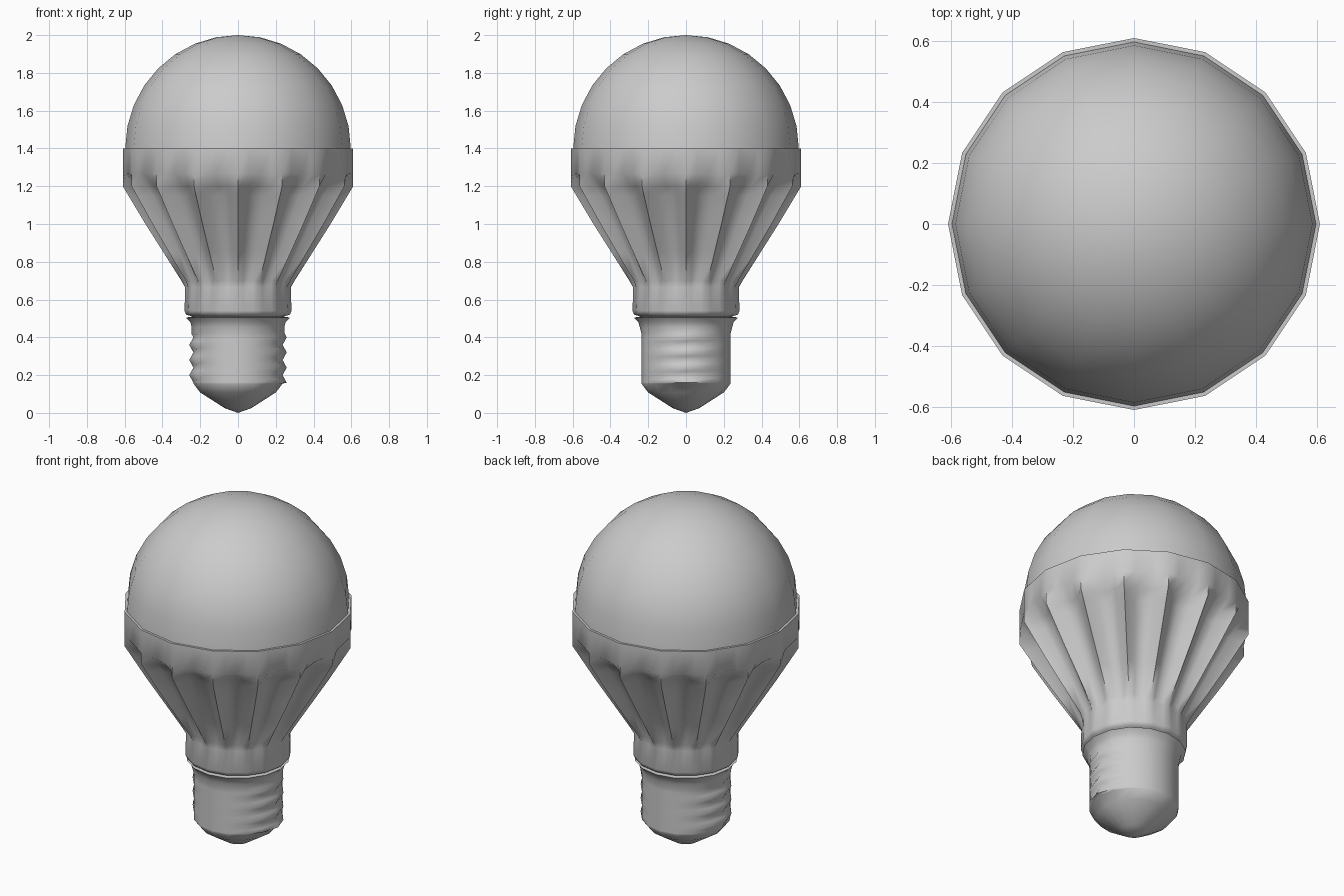
import bpy, bmesh, math

if "Cube" in bpy.data.objects:
    bpy.data.objects.remove(bpy.data.objects["Cube"])

SIDES = 16


def loft(name, rings, angle):
    """Skin a stack of closed rings; a one-point ring becomes a pole."""
    bm = bmesh.new()
    loops = [[bm.verts.new(p) for p in ring] for ring in rings]
    for a, b in zip(loops, loops[1:]):
        n = max(len(a), len(b))
        for i in range(n):
            j = (i + 1) % n
            if len(a) == 1:
                bm.faces.new((a[0], b[j], b[i]))
            elif len(b) == 1:
                bm.faces.new((a[i], a[j], b[0]))
            else:
                bm.faces.new((a[i], a[j], b[j], b[i]))
    bmesh.ops.recalc_face_normals(bm, faces=bm.faces[:])
    mesh = bpy.data.meshes.new(name)
    bm.to_mesh(mesh)
    bm.free()
    obj = bpy.data.objects.new(name, mesh)
    bpy.context.collection.objects.link(obj)
    bpy.ops.object.select_all(action='DESELECT')
    bpy.context.view_layer.objects.active = obj
    obj.select_set(True)
    bpy.ops.object.shade_smooth_by_angle(angle=math.radians(angle))
    return obj


def ring(r, z, n=SIDES):
    if r == 0:
        return [(0, 0, z)]
    return [(r * math.cos(math.tau * i / n), r * math.sin(math.tau * i / n), z)
            for i in range(n)]


def finned_ring(ridge, depth, z):
    """Ridges at the 16 corners with rounded hollows pressed in between."""
    corners = ring(ridge, z)
    pts = []
    for i, (x0, y0, _) in enumerate(corners):
        x1, y1, _ = corners[(i + 1) % SIDES]
        for t, share in ((0, 0), (0.25, 0.75), (0.5, 1), (0.75, 0.75)):
            x, y = x0 + (x1 - x0) * t, y0 + (y1 - y0) * t
            k = 1 - depth * share / math.hypot(x, y)
            pts.append((x * k, y * k, z))
    return pts


# Dome: upper half of a low-poly sphere
loft("glass_dome", [ring(0.597 * math.cos(math.radians(t * 11.25)) if t < 8 else 0,
                         1.4 + 0.6 * math.sin(math.radians(t * 11.25)))
                    for t in range(9)], 40)

# Housing: rim, heat-sink fins and collar
housing = [(0.24, 0, 0.51), (0.275, 0, 0.52), (0.283, 0, 0.54),
           (0.28, 0, 0.665), (0.30, 0.022, 0.70), (0.395, 0.05, 0.85),
           (0.49, 0.07, 1.0), (0.58, 0.08, 1.15), (0.61, 0.075, 1.2),
           (0.61, 0, 1.265), (0.61, 0, 1.4), (0.585, 0, 1.4)]
loft("finned_housing", [finned_ring(*p) for p in housing], 55)

# Screw base: shallow helical thread that shows only on the two sides
def thread_ring(z, n=SIDES):
    pts = []
    for i in range(n):
        a = math.tau * i / n
        phase = ((z - 0.08 * i / n) / 0.08) % 1
        r = 0.236 + 0.022 * abs(2 * phase - 1) * math.cos(a) ** 8
        pts.append((r * math.cos(a), r * math.sin(a), z))
    return pts


base = [ring(0, 0), ring(0.07, 0.025), ring(0.2, 0.108), ring(0.236, 0.155)]
base += [thread_ring(0.16 + 0.02 * k) for k in range(14)]
base += [ring(0.245, 0.455), ring(0.252, 0.48), ring(0.275, 0.505), ring(0.2, 0.515)]
loft("screw_base", base, 60)
